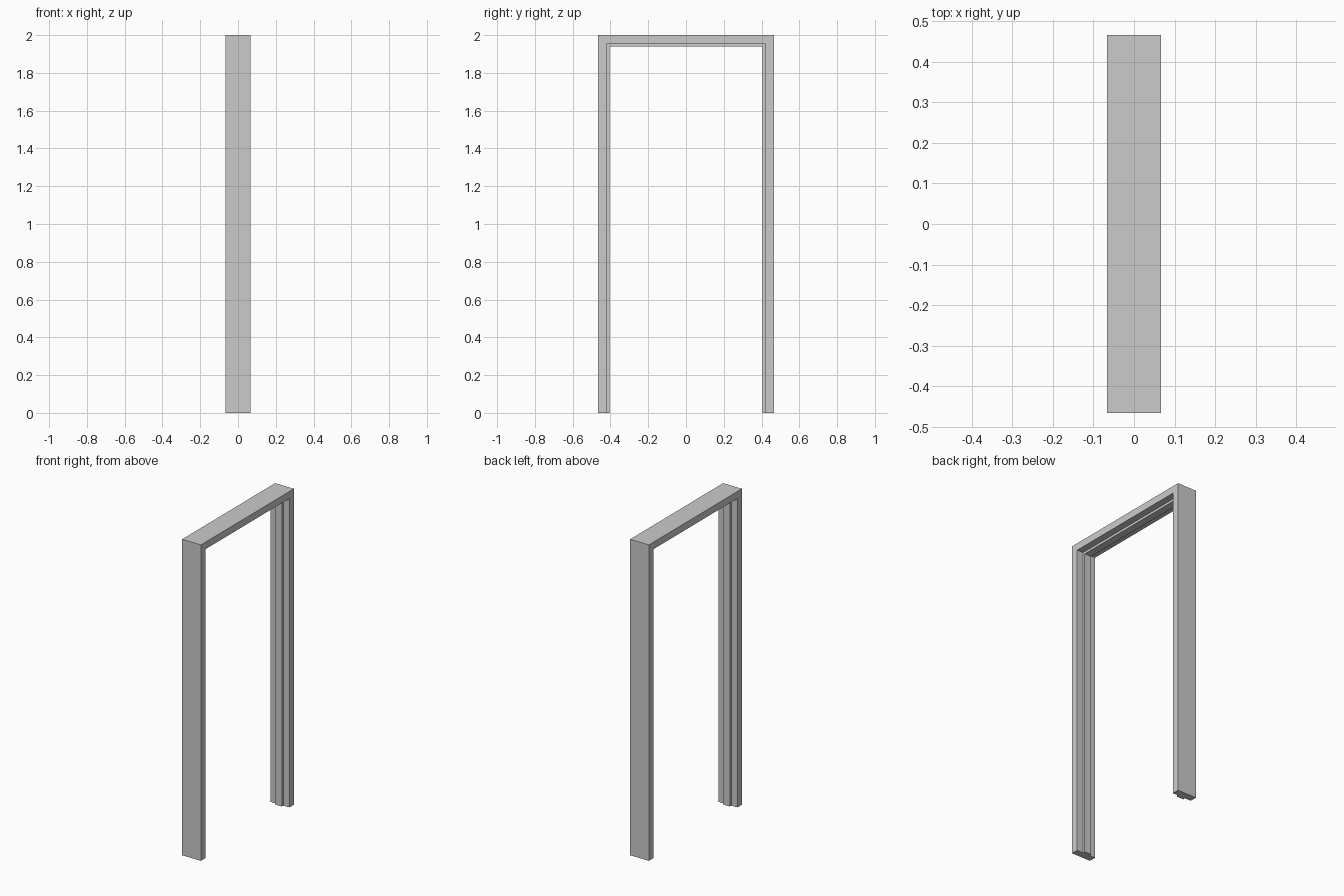
import bpy, bmesh

if "Cube" in bpy.data.objects:
    bpy.data.objects.remove(bpy.data.objects["Cube"])

# Cross-section of the jamb: (x, inset from the outer face), with a raised stop
D, S = 0.066, 0.023          # half depth of frame, half width of stop
T, R = 0.045, 0.06           # thickness at the rebates and at the stop
profile = [(-D, 0), (D, 0), (D, T), (S, T), (S, R), (-S, R), (-S, T), (-D, T)]

# Outer half width and height of the frame
W, H = 0.465, 2.0


def section(bm, place):
    return [bm.verts.new(place(x, inset)) for x, inset in profile]


# Sweep the profile up one leg, across the head with mitred corners, and down
bm = bmesh.new()
rings = [
    section(bm, lambda x, i: (x, -W + i, 0)),
    section(bm, lambda x, i: (x, -W + i, H - i)),
    section(bm, lambda x, i: (x, W - i, H - i)),
    section(bm, lambda x, i: (x, W - i, 0)),
]
n = len(profile)
for a, b in zip(rings, rings[1:]):
    for k in range(n):
        j = (k + 1) % n
        bm.faces.new((a[k], a[j], b[j], b[k]))

# Close the feet
bm.faces.new(rings[0])
bm.faces.new(rings[-1])
bmesh.ops.recalc_face_normals(bm, faces=bm.faces)

mesh = bpy.data.meshes.new("door_frame")
bm.to_mesh(mesh)
bm.free()
frame = bpy.data.objects.new("door_frame", mesh)
bpy.context.collection.objects.link(frame)
